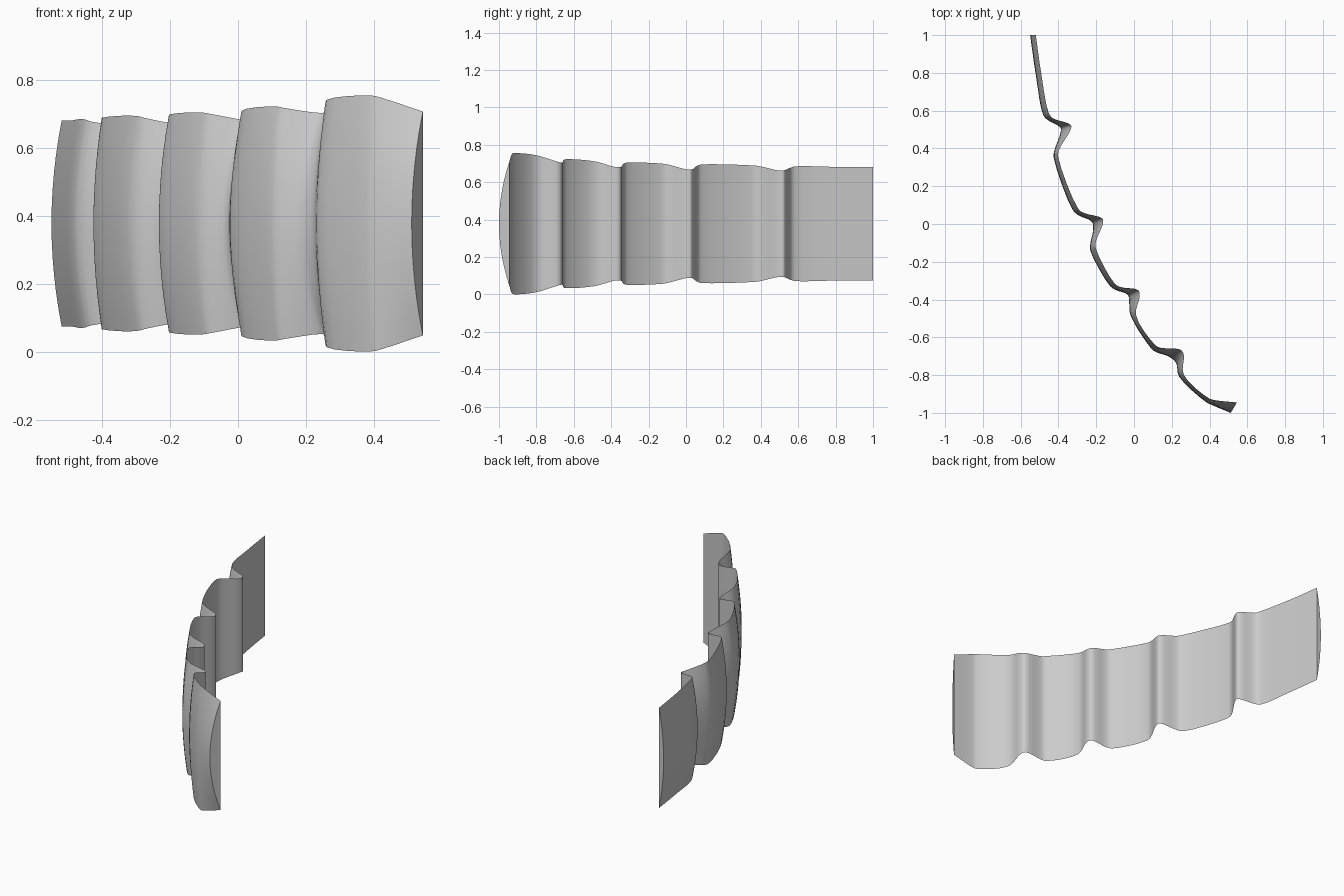
import bpy, bmesh, math
from mathutils import Vector

if "Cube" in bpy.data.objects:
    bpy.data.objects.remove(bpy.data.objects["Cube"])

MID_Z = 0.378
# Stations along the strip: rim x, rim y, bowed-middle x, bowed-middle y, half height
STATIONS = [
    (-.520, 1.00, -.550, 1.00, .303),
    (-.490, .790, -.520, .790, .304),
    (-.452, .590, -.482, .580, .307),
    (-.430, .560, -.460, .553, .300),
    (-.335, .525, -.390, .510, .286),
    (-.335, .500, -.388, .488, .284),
    (-.398, .390, -.424, .380, .308),
    (-.400, .350, -.424, .345, .312),
    (-.298, .085, -.325, .075, .317),
    (-.270, .060, -.295, .047, .310),
    (-.168, .030, -.222, .010, .290),
    (-.165, .000, -.216, -.025, .291),
    (-.202, -.095, -.232, -.110, .316),
    (-.200, -.135, -.230, -.145, .322),
    (-.105, -.312, -.130, -.325, .327),
    (-.075, -.333, -.100, -.348, .322),
    (.022, -.350, -.032, -.376, .304),
    (.030, -.385, -.026, -.410, .305),
    (.010, -.480, -.018, -.485, .332),
    (.112, -.640, .085, -.652, .345),
    (.140, -.655, .110, -.675, .340),
    (.245, -.665, .190, -.705, .326),
    (.264, -.695, .222, -.735, .334),
    (.262, -.795, .240, -.810, .365),
    (.395, -.922, .375, -.938, .377),
    (.425, -.932, .405, -.955, .370),
    (.545, -.945, .512, -1.00, .330),
]


def refine(rows, n):
    """Centripetal spline through the stations, n steps per span."""
    pts = [Vector(r) for r in rows]
    pts = [2 * pts[0] - pts[1]] + pts + [2 * pts[-1] - pts[-2]]
    out = []
    for i in range(1, len(pts) - 2):
        p = pts[i - 1:i + 3]
        t = [0]
        for a, b in zip(p, p[1:]):
            t.append(t[-1] + (b - a).length ** .5)
        for k in range(n):
            u = t[1] + (t[2] - t[1]) * k / n
            q, level = list(p), 1
            for ends in (((0, 1), (1, 2), (2, 3)), ((0, 2), (1, 3)), ((1, 2),)):
                q = [q[j] * ((t[b] - u) / (t[b] - t[a])) + q[j + 1] * ((u - t[a]) / (t[b] - t[a]))
                     for j, (a, b) in enumerate(ends)]
            out.append(q[0])
    out.append(pts[-2])
    return out


def build_plate_strip():
    bm = bmesh.new()
    m = 12
    sections = []
    for ex, ey, mx, my, h in refine(STATIONS, 4):
        # Bowed outer face from bottom rim to top rim; the straight inner face closes the loop
        loop = []
        for k in range(m + 1):
            w = 2 * k / m - 1
            b = 1 - w * w
            loop.append(bm.verts.new((ex + (mx - ex) * b, ey + (my - ey) * b, MID_Z + h * w)))
        sections.append(loop)
    for a, b in zip(sections, sections[1:]):
        for k in range(m + 1):
            j = (k + 1) % (m + 1)
            bm.faces.new((a[k], b[k], b[j], a[j]))
    bm.faces.new(sections[0])
    bm.faces.new(sections[-1][::-1])
    bmesh.ops.recalc_face_normals(bm, faces=bm.faces)
    mesh = bpy.data.meshes.new("ribbed_plate_strip")
    bm.to_mesh(mesh)
    bm.free()
    obj = bpy.data.objects.new("ribbed_plate_strip", mesh)
    bpy.context.collection.objects.link(obj)
    return obj


# One closed strip of five overlapping plates
strip = build_plate_strip()
grey = bpy.data.materials.new("plain grey")
grey.diffuse_color = (.6, .6, .6, 1)
grey.use_nodes = True
grey.node_tree.nodes["Principled BSDF"].inputs["Base Color"].default_value = grey.diffuse_color
strip.data.materials.append(grey)
bpy.context.view_layer.objects.active = strip
strip.select_set(True)
bpy.ops.object.shade_smooth_by_angle(angle=math.radians(35))
